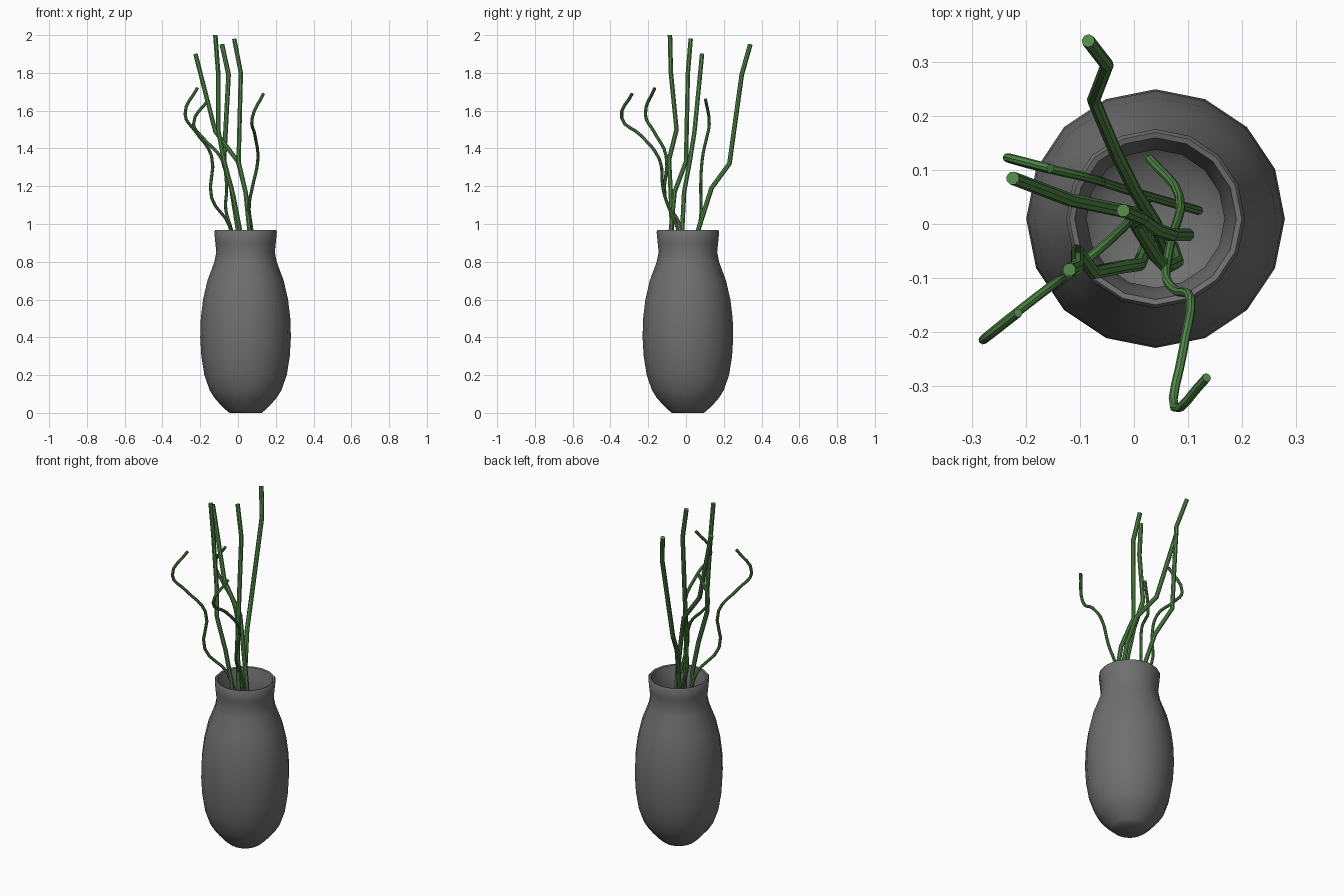
import bpy, bmesh, math

if "Cube" in bpy.data.objects:
    bpy.data.objects.remove(bpy.data.objects["Cube"])


def material(name, rgb):
    m = bpy.data.materials.new(name)
    m.diffuse_color = (*rgb, 1.0)
    m.use_nodes = True
    m.node_tree.nodes["Principled BSDF"].inputs["Base Color"].default_value = m.diffuse_color
    return m


GREY = material("dark_grey_ceramic", (0.16, 0.16, 0.16))
GREEN = material("stem_green", (0.085, 0.26, 0.065))


def smooth(obj, degrees):
    bpy.ops.object.select_all(action='DESELECT')
    obj.select_set(True)
    bpy.context.view_layer.objects.active = obj
    bpy.ops.object.shade_smooth_by_angle(angle=math.radians(degrees))


def lathe(name, profile, centre, sides, mat):
    """Revolve (radius, z) points; the first and last rings are capped."""
    bm = bmesh.new()
    rings = []
    for r, z in profile:
        rings.append([bm.verts.new((centre[0] + r * math.cos(2 * math.pi * i / sides),
                                    centre[1] + r * math.sin(2 * math.pi * i / sides), z))
                      for i in range(sides)])
    for a, b in zip(rings, rings[1:]):
        for i in range(sides):
            j = (i + 1) % sides
            bm.faces.new((a[i], a[j], b[j], b[i]))
    bm.faces.new(rings[0][::-1])
    bm.faces.new(rings[-1])
    bmesh.ops.recalc_face_normals(bm, faces=bm.faces)
    mesh = bpy.data.meshes.new(name)
    bm.to_mesh(mesh)
    bm.free()
    mesh.materials.append(mat)
    obj = bpy.data.objects.new(name, mesh)
    bpy.context.collection.objects.link(obj)
    smooth(obj, 50)
    return obj


def stem(name, points, radius, curved):
    """Tube along a path; curved stems use a soft spline, others stay angular."""
    cu = bpy.data.curves.new(name, 'CURVE')
    cu.dimensions = '3D'
    cu.bevel_depth = radius
    cu.bevel_resolution = 2
    cu.use_fill_caps = True
    cu.resolution_u = 4
    sp = cu.splines.new('BEZIER' if curved else 'POLY')
    if curved:
        sp.bezier_points.add(len(points) - 1)
        for bp, p in zip(sp.bezier_points, points):
            bp.co = p
            bp.handle_left_type = bp.handle_right_type = 'AUTO'
    else:
        sp.points.add(len(points) - 1)
        for pt, p in zip(sp.points, points):
            pt.co = (*p, 1)
    cu.materials.append(GREEN)
    obj = bpy.data.objects.new(name, cu)
    bpy.context.collection.objects.link(obj)
    bpy.ops.object.select_all(action='DESELECT')
    obj.select_set(True)
    bpy.context.view_layer.objects.active = obj
    bpy.ops.object.convert(target='MESH')
    smooth(bpy.context.object, 30)


# Vase: outside from the foot up, over the rim, then down the inside
outer = [(0.085, 0.0), (0.10, 0.012), (0.13, 0.04), (0.165, 0.08), (0.19, 0.12),
         (0.218, 0.20), (0.234, 0.30), (0.24, 0.40), (0.237, 0.50), (0.225, 0.60),
         (0.202, 0.70), (0.165, 0.80), (0.155, 0.85), (0.16, 0.90), (0.166, 0.96)]
inner = [(0.160, 0.968), (0.150, 0.965), (0.140, 0.92), (0.128, 0.86), (0.135, 0.80),
         (0.175, 0.70), (0.21, 0.50), (0.21, 0.30), (0.17, 0.13), (0.10, 0.05)]
lathe("vase", outer + inner, (0.04, 0.01), 16, GREY)

# Thick angular stems, from the tip down into the vase
thick = [
    [(-0.085, 0.34, 1.95), (-0.05, 0.295, 1.79), (-0.075, 0.23, 1.32),
     (-0.035, 0.135, 1.19), (0.0, 0.065, 0.97), (0.04, 0.0, 0.50), (0.06, -0.05, 0.10)],
    [(-0.12, -0.085, 2.0), (-0.105, -0.08, 1.80), (-0.105, -0.05, 1.50),
     (-0.075, -0.09, 1.34), (-0.025, -0.08, 1.15), (0.01, -0.075, 0.97),
     (0.02, -0.05, 0.50), (0.04, 0.0, 0.10)],
    [(-0.02, 0.025, 1.98), (0.015, 0.01, 1.80), (0.003, 0.0, 1.33),
     (0.04, -0.06, 1.17), (0.06, -0.08, 0.97), (0.08, -0.07, 0.50), (0.07, -0.04, 0.10)],
    [(-0.225, 0.085, 1.90), (-0.12, 0.045, 1.49), (0.0, 0.02, 1.33),
     (0.04, -0.01, 1.17), (0.07, -0.02, 0.97), (0.10, -0.02, 0.50), (0.08, -0.02, 0.10)],
]
for i, path in enumerate(thick):
    stem(f"thick_stem_{i + 1}", path, 0.0125, False)

# Thin curling stems
thin = [
    [(0.135, -0.285, 1.69), (0.075, -0.34, 1.56), (0.09, -0.24, 1.47), (0.105, -0.14, 1.34),
     (0.075, -0.122, 1.19), (0.06, -0.10, 1.11), (0.065, -0.05, 0.99),
     (0.085, 0.05, 0.60), (0.03, 0.12, 0.25)],
    [(-0.215, -0.165, 1.72), (-0.28, -0.215, 1.58), (-0.225, -0.17, 1.49), (-0.14, -0.105, 1.36),
     (-0.14, -0.11, 1.14), (-0.045, -0.03, 0.99), (0.0, 0.02, 0.60), (0.03, 0.05, 0.15)],
    [(-0.155, 0.103, 1.66), (-0.235, 0.123, 1.53), (-0.19, 0.11, 1.46), (-0.09, 0.087, 1.35),
     (-0.06, 0.078, 1.20), (-0.065, 0.08, 1.08), (-0.035, 0.07, 0.97),
     (0.05, 0.045, 0.55), (0.12, 0.025, 0.15)],
]
for i, path in enumerate(thin):
    stem(f"curled_stem_{i + 1}", path, 0.0085, True)
